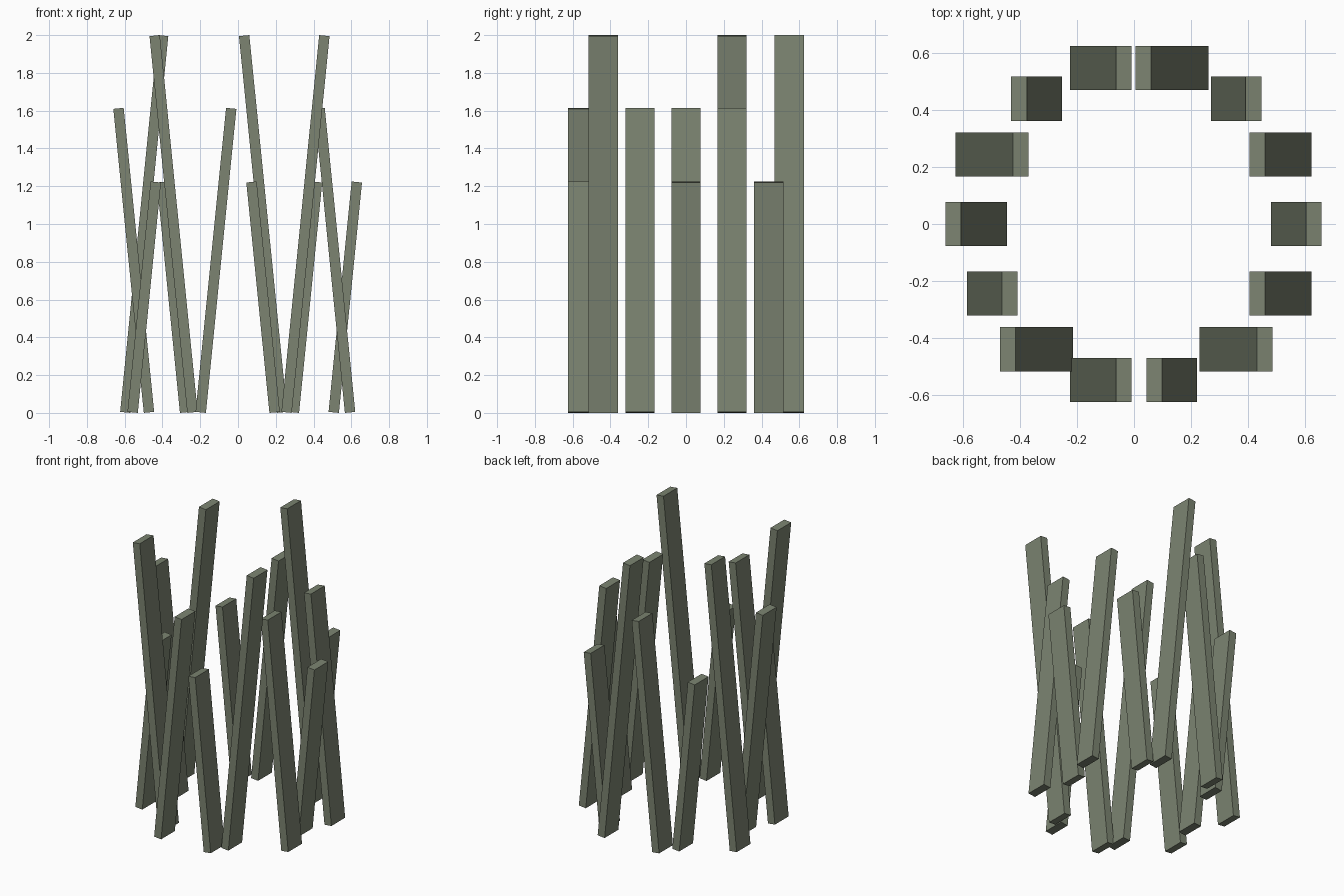
import bpy
from math import cos, sin, tau

if "Cube" in bpy.data.objects:
    bpy.data.objects.remove(bpy.data.objects["Cube"])

RADIUS, WIDTH, DEPTH, LEAN, COUNT = 0.56, 0.055, 0.155, 0.1, 14
HEIGHTS = {1: 1.615, 2: 1.225, 0: 2.0}

mat = bpy.data.materials.new("olive_paint")
mat.diffuse_color = (0.20, 0.23, 0.165, 1)
mat.use_nodes = True
mat.node_tree.nodes["Principled BSDF"].inputs["Base Color"].default_value = mat.diffuse_color


def slat(name, x, y, height, lean):
    """Upright board tilted sideways, lowest edge resting on the ground."""
    length = (height - WIDTH * sin(LEAN)) / cos(LEAN)
    bpy.ops.mesh.primitive_cube_add(size=1, location=(x, y, height / 2),
                                    rotation=(0, lean, 0))
    ob = bpy.context.object
    ob.name = name
    ob.scale = (WIDTH, DEPTH, length)
    ob.data.materials.append(mat)


# Ring of boards: three heights in turn, leaning alternately right and left
for i in range(1, COUNT + 1):
    a = tau * i / COUNT
    slat(f"slat_{i:02d}", RADIUS * cos(a) + 0.008, RADIUS * sin(a),
         HEIGHTS[i % 3], LEAN if i % 2 == 0 else -LEAN)
